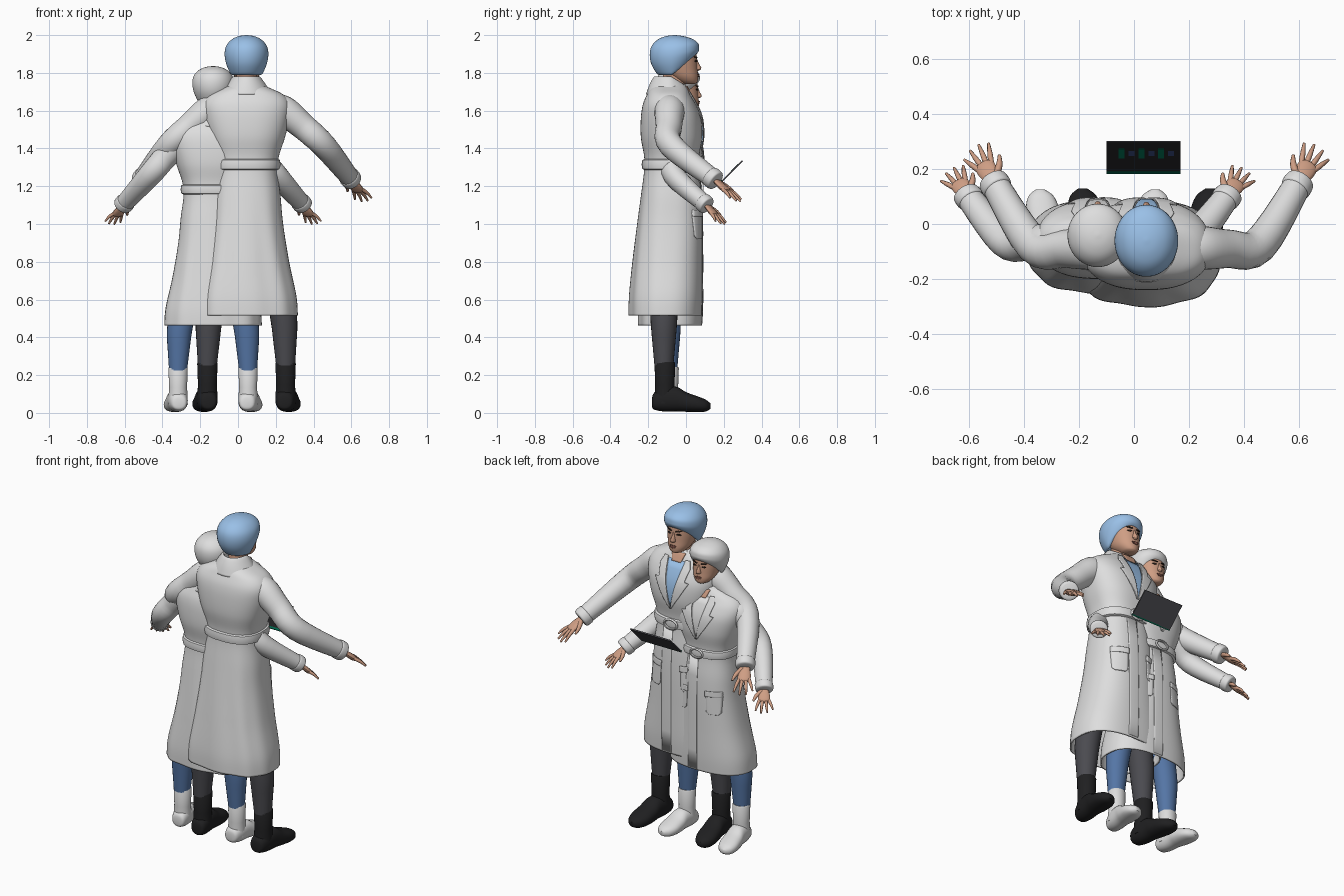
import bpy, math
from math import sin, cos, pi, radians
from mathutils import Vector

if "Cube" in bpy.data.objects:
    bpy.data.objects.remove(bpy.data.objects["Cube"])


def material(name, rgb):
    m = bpy.data.materials.new(name)
    m.use_nodes = True
    m.diffuse_color = (*rgb, 1)
    m.node_tree.nodes["Principled BSDF"].inputs["Base Color"].default_value = (*rgb, 1)
    return m


WHITE = material("white cloth", (0.73, 0.73, 0.73))
BLUE = material("light blue cloth", (0.33, 0.54, 0.82))
DENIM = material("denim blue", (0.09, 0.18, 0.38))
CHARCOAL = material("charcoal cloth", (0.07, 0.07, 0.08))
BLACK = material("black leather", (0.014, 0.014, 0.015))
SKIN = material("skin", (0.62, 0.34, 0.23))
LIP = material("lip", (0.38, 0.15, 0.11))
BROWN = material("dark brown", (0.03, 0.018, 0.012))
GREEN = material("dark green", (0.0, 0.13, 0.07))
NAVY = material("navy", (0.03, 0.05, 0.16))

made = []


def add(name, verts, faces, mat, place, thick=0):
    me = bpy.data.meshes.new(name)
    me.from_pydata([tuple(v) for v in verts], [], faces)
    me.materials.append(mat)
    ob = bpy.data.objects.new(name, me)
    bpy.context.collection.objects.link(ob)
    ob.location, ob.scale = place
    if thick:
        mod = ob.modifiers.new("thickness", "SOLIDIFY")
        mod.thickness, mod.offset = thick, 0
    made.append(ob)
    return ob


def loft(name, rings, mat, place, closed=True, caps=(True, True), thick=0):
    n = len(rings[0])
    faces = [(r * n + i, r * n + (i + 1) % n, (r + 1) * n + (i + 1) % n, (r + 1) * n + i)
             for r in range(len(rings) - 1) for i in range(n if closed else n - 1)]
    if closed and caps[0]:
        faces.append(tuple(reversed(range(n))))
    if closed and caps[1]:
        faces.append(tuple(range((len(rings) - 1) * n, len(rings) * n)))
    return add(name, [p for r in rings for p in r], faces, mat, place, thick)


def smooth(rows, steps=6):
    """Catmull-Rom samples through rows of numbers."""
    out = []
    for i in range(len(rows) - 1):
        quad = list(zip(rows[max(i - 1, 0)], rows[i], rows[i + 1], rows[min(i + 2, len(rows) - 1)]))
        for k in range(steps):
            t = k / steps
            out.append([b + 0.5 * t * (c - a + t * (2 * a - 5 * b + 4 * c - d + t * (3 * (b - c) + d - a)))
                        for a, b, c, d in quad])
    return out + [list(rows[-1])]


def ring(c, u, v, n=2, count=32):
    """Superellipse around c with half axes u and v."""
    c, u, v = Vector(c), Vector(u), Vector(v)
    power = lambda w: math.copysign(abs(w) ** (2 / n), w)
    return [c + u * power(cos(2 * pi * i / count)) + v * power(sin(2 * pi * i / count)) for i in range(count)]


def level(z, rx, yb, yf, n=2, count=32, x=0):
    return ring((x, (yb + yf) / 2, z), (rx, 0, 0), (0, (yf - yb) / 2, 0), n, count)


def tube(name, rows, mat, place, count=16, flat=1):
    """Round sweep through rows of x, y, z, radius."""
    rows = smooth(rows, 5)
    rings = []
    for i, r in enumerate(rows):
        d = Vector(rows[min(i + 1, len(rows) - 1)][:3]) - Vector(rows[max(i - 1, 0)][:3])
        side = d.cross((0, 0, 1)).normalized()
        rings.append(ring(r[:3], side * r[3], side.cross(d).normalized() * r[3] * flat, 2, count))
    return loft(name, rings, mat, place)


def front(prof, n, x, z):
    """Depth of the front surface of a lofted profile."""
    for a, b in zip(prof, prof[1:]):
        if z <= b[0] or b is prof[-1]:
            t = min(1, max(0, (z - a[0]) / (b[0] - a[0])))
            rx, yb, yf = [p + (q - p) * t for p, q in zip(a[1:], b[1:])]
            return (yb + yf) / 2 + (yf - yb) / 2 * max(0, 1 - min(1, abs(x / rx)) ** n) ** (1 / n)


def patch(name, prof, n, rows, lift, mat, place, thick=0.006, dz=0):
    """Thin plate that follows the front; rows of z, left x, right x."""
    dense = []
    for a, b in zip(rows, rows[1:]):
        dense += [[p + (q - p) * k / 6 for p, q in zip(a, b)] for k in range(6)]
    dense.append(rows[-1])
    grid = [[(l + (r - l) * k / 8, front(prof, n, l + (r - l) * k / 8, z) + lift, z + dz) for k in range(9)]
            for z, l, r in dense]
    return loft(name, grid, mat, place, closed=False, thick=thick)


# Shared profiles: height, half width, back, front (the cap adds a tilt)
COAT = smooth([(.515, .268, -.30, .078), (.62, .26, -.298, .083), (.8, .222, -.28, .083), (1, .19, -.255, .083),
               (1.15, .176, -.235, .078), (1.28, .16, -.218, .065), (1.36, .168, -.218, .066),
               (1.46, .2, -.235, .082), (1.56, .225, -.235, .076), (1.63, .228, -.225, .05),
               (1.68, .195, -.205, .022), (1.715, .125, -.185, .005), (1.74, .065, -.15, -.01)])
HEAD = smooth([(1.742, .02, -.005, .048), (1.752, .042, -.04, .06), (1.78, .064, -.085, .064),
               (1.82, .078, -.13, .061), (1.87, .087, -.155, .058), (1.92, .09, -.16, .052), (1.95, .08, -.14, .035)])
CAP = smooth([(1.788, .078, -.135, .05, .85), (1.797, .09, -.155, .062, .8), (1.845, .108, -.183, .068, .5),
              (1.895, .116, -.192, .07, .24), (1.94, .108, -.183, .064, .12), (1.975, .08, -.152, .035, .04),
              (1.994, .042, -.108, -.012, 0), (2, .004, -.064, -.056, 0)], 4)
CN = 2.5


def hand(who, wrist, tip, s, place):
    w, d = Vector(wrist), Vector(tip) - Vector(wrist)
    inward = Vector((-d.y, d.x, 0)).normalized() * s
    palm = [(*(w + d * t), r) for t, r in ((-.1, .024), (.1, .027), (.35, .036), (.55, .034), (.62, .015))]
    tube(who + " palm", palm, SKIN, place, flat=.45)
    for k, (off, reach) in enumerate(((-.027, .93), (-.01, 1.07), (.009, 1.1), (.026, 1.0))):
        pts = [w + d * .5 + inward * off, w + d * (.3 + reach * .45) + inward * off * 1.5,
               w + d * reach + inward * off * 2]
        pts[1].z += .006
        tube(f"{who} finger {k + 1}", [(*p, r) for p, r in zip(pts, (.0105, .0095, .005))], SKIN, place, 8)
    thumb = [w + d * .12 + inward * .015, w + d * .35 + inward * .048, w + d * .58 + inward * .066]
    tube(who + " thumb", [(*p, r) for p, r in zip(thumb, (.014, .012, .006))], SKIN, place, 8)


def person(who, place, arm, wrist, tip, stance, shirt, cap, trousers, boots, dz):
    # Coat with soft folds growing towards the hem at the back
    rings = []
    for z, rx, yb, yf in COAT:
        r = level(z, rx, yb, yf, CN, 72)
        amp = .045 * max(0, min(1, (1.3 - z) / .5))
        for i, p in enumerate(r):
            a = 2 * pi * i / 72
            k = 1 + amp * max(0, -sin(a)) * (cos(9 * a + z * 2) - 1) * .5
            p.x, p.y = p.x * k, (yb + yf) / 2 + (p.y - (yb + yf) / 2) * k
        rings.append(r)
    loft(who + " coat", rings, WHITE, place, caps=(False, True), thick=.008)
    belt = [(1.285, .002), (1.291, .014), (1.315, .018), (1.339, .014), (1.345, .002)]
    loft(who + " belt", [level(z, .163 + e, -.217 - e, .066 + e, CN, 48) for z, e in belt], WHITE, place)
    buckle = [[Vector((cos(a) * (.042 + .007 * cos(b)), .086 + .007 * sin(b), 1.315 + sin(a) * (.028 + .007 * cos(b))))
               for b in (j * pi / 4 for j in range(8))] for a in (i * pi / 12 for i in range(25))]
    loft(who + " buckle", buckle, WHITE, place, caps=(False, False))
    patch(who + " front overlap", COAT, CN, [(.525, -.004, .06), (1.285, -.004, .06)], .004, WHITE, place)
    # Shirt, bare throat and collar
    patch(who + " shirt", COAT, CN, [(1.42, -.002, .002), (1.69, -.056, .056)], .006, shirt, place)
    patch(who + " throat", COAT, CN, [(1.68, -.03, .03), (1.73, -.045, .045)], .008, SKIN, place)
    loft(who + " neck", [level(z + k, r, -.07 - r, -.055 + r) for z, r, k in
                         ((1.66, .062, 0), (1.72, .053, 0), (1.8, .052, dz))], SKIN, place)
    collar = []
    for z, rx, ry in smooth([(1.73, .062, .066), (1.768, .062, .076), (1.776, .07, .085), (1.735, .1, .108),
                             (1.685, .132, .126)], 4):
        angles = [radians(128 + 284 * i / 40) for i in range(41)]
        collar.append([(rx * cos(a), -.082 + ry * sin(a), z - .05 * max(0, sin(a))) for a in angles])
    loft(who + " collar", collar, WHITE, place, closed=False, thick=.008)
    # Head and cap
    loft(who + " head", [level(z + dz, rx, yb, yf, 2.1) for z, rx, yb, yf in HEAD], SKIN, place)
    rings = []
    for z, rx, yb, yf, tilt in CAP:
        r = level(z + dz, rx, yb, yf, 2, 48)
        for p in r:
            p.z += tilt * max(0, p.y + .075)
        rings.append(r)
    loft(who + " cap", rings, cap, place)
    nose = ((1.872, .007, .06), (1.85, .009, .068), (1.828, .015, .081), (1.818, .016, .078), (1.811, .008, .066))
    loft(who + " nose", [level(z + dz, w, .035, y, 2, 12) for z, w, y in reversed(nose)], SKIN, place)
    for nm, z, w, h in (("upper lip", 1.791, .022, .007), ("lower lip", 1.783, .018, .008)):
        rows = [(z - h / 2, -w * .5, w * .5), (z, -w, w), (z + h / 2, -w * .5, w * .5)]
        patch(who + " " + nm, HEAD, 2.1, rows, .003, LIP, place, .006, dz)

    for side, s in (("left", -1), ("right", 1)):
        tag = f"{who} {side}"

        def half(nm, prof, n, rows, lift, mat, k=0):
            rows = [(z, min(s * a, s * b), max(s * a, s * b)) for z, a, b in rows]
            patch(f"{tag} {nm}", prof, n, rows, lift, mat, place, .006, k)

        # Coat front details
        half("lapel", COAT, CN, [(1.415, 0, .006), (1.5, .018, .062), (1.585, .038, .112), (1.592, .04, .085),
                                 (1.66, .053, .1), (1.7, .058, .085)], .012, WHITE)
        half("pocket", COAT, CN, [(.92, .085, .14), (.935, .07, .155), (1.06, .066, .156)], .006, WHITE)
        half("pocket flap", COAT, CN, [(1.04, .062, .158), (1.075, .062, .156)], .01, WHITE)
        # Face details
        half("eye", HEAD, 2.1, [(1.857, .027, .037), (1.862, .018, .045), (1.867, .026, .038)], .001, BROWN, dz)
        half("brow", HEAD, 2.1, [(1.878, .014, .022), (1.882, .013, .045), (1.887, .03, .05)], .003, BROWN, dz)
        # Sleeve, cuff and hand
        pts = [Vector((s * x, y, z)) for x, y, z in (*arm, wrist)]
        tube(tag + " sleeve", [(*p, r) for p, r in zip(pts, (.07, .08, .07, .066, .05))], WHITE, place, 24)
        w, d = pts[-1], (pts[-1] - pts[-2]).normalized()
        cuff = [(*(w + d * t), r) for t, r in ((-.035, .05), (-.025, .056), (.008, .054), (.016, .042))]
        tube(tag + " cuff", cuff, WHITE, place, 24)
        hand(tag, w, (s * tip[0], *tip[1:]), s, place)
        # Leg and boot
        leg = smooth([(.25, .05, 0), (.36, .06, -.003), (.48, .07, -.008), (.62, .076, -.03), (.9, .09, -.09)], 4)
        loft(tag + " trouser leg", [level(z, r, -.117 - r, -.117 + r, 2, 24, s * (stance + x)) for z, r, x in leg],
             trousers, place)
        shaft = ((.05, .054), (.1, .053), (.15, .05), (.262, .054), (.27, .05))
        loft(tag + " boot shaft", [level(z, r, -.113 - r, -.111 + r, 2, 24, s * stance) for z, r in shaft], boots, place)
        foot = smooth([(-.18, .02, .035, .075), (-.17, .042, .018, .105), (-.12, .054, .008, .135),
                       (-.05, .057, .008, .138), (.0, .062, .006, .11), (.06, .062, .005, .088),
                       (.105, .046, .008, .07), (.13, .015, .022, .05)], 4)
        loft(tag + " boot foot", [ring((s * (stance + .1 * (y + .12)), y, (lo + hi) / 2), (-w, 0, 0),
                                       (0, 0, (hi - lo) / 2), 2.3, 24) for y, w, lo, hi in foot], boots, place)


# Arms: inner shoulder, shoulder, upper arm, elbow, then wrist and fingertips
person("tall", ((.045, 0, 0), (1, 1, 1)),
       [(.12, -.09, 1.615), (.195, -.087, 1.6), (.295, -.09, 1.52), (.41, -.078, 1.415)], (.555, .15, 1.235),
       (.62, .268, 1.13), .207, BLUE, BLUE, CHARCOAL, BLACK, 0)
person("short", ((-.132, .012, 0), (.95, .88, .9)),
       [(.12, -.095, 1.605), (.19, -.09, 1.59), (.27, -.095, 1.5), (.355, -.085, 1.395)], (.5, .105, 1.225),
       (.56, .2, 1.12), .195, WHITE, WHITE, DENIM, WHITE, .04)


# Tilted tablet with a lit edge and small screen tiles
def slab(name, x, y, z, w, h, t, mat):
    middle, tilt = Vector((.035, .245, 1.28)), radians(45)
    rings = []
    for dz in (-t / 2, t / 2):
        corners = [(x + a * w / 2, y + b * h / 2, z + dz) for a, b in ((-1, -1), (1, -1), (1, 1), (-1, 1))]
        rings.append([middle + Vector((p, q * cos(tilt) - r * sin(tilt), q * sin(tilt) + r * cos(tilt)))
                      for p, q, r in corners])
    loft(name, rings, mat, ((0, 0, 0), (1, 1, 1)))


slab("tablet body", 0, 0, 0, .27, .155, .006, CHARCOAL)
slab("tablet screen", 0, .002, .0035, .27, .15, .003, BLACK)
slab("tablet edge", 0, -.077, .002, .27, .012, .01, GREEN)
for i in range(6):
    slab(f"screen tile {i + 1}", -.08 + i * .036, .022, .0055, .022, .026 if i % 2 else .05, .002,
         NAVY if i % 2 else GREEN)

# Smooth shading that keeps hard edges
bpy.ops.object.select_all(action="DESELECT")
for ob in made:
    ob.select_set(True)
bpy.context.view_layer.objects.active = made[0]
bpy.ops.object.shade_smooth_by_angle(angle=radians(45))
